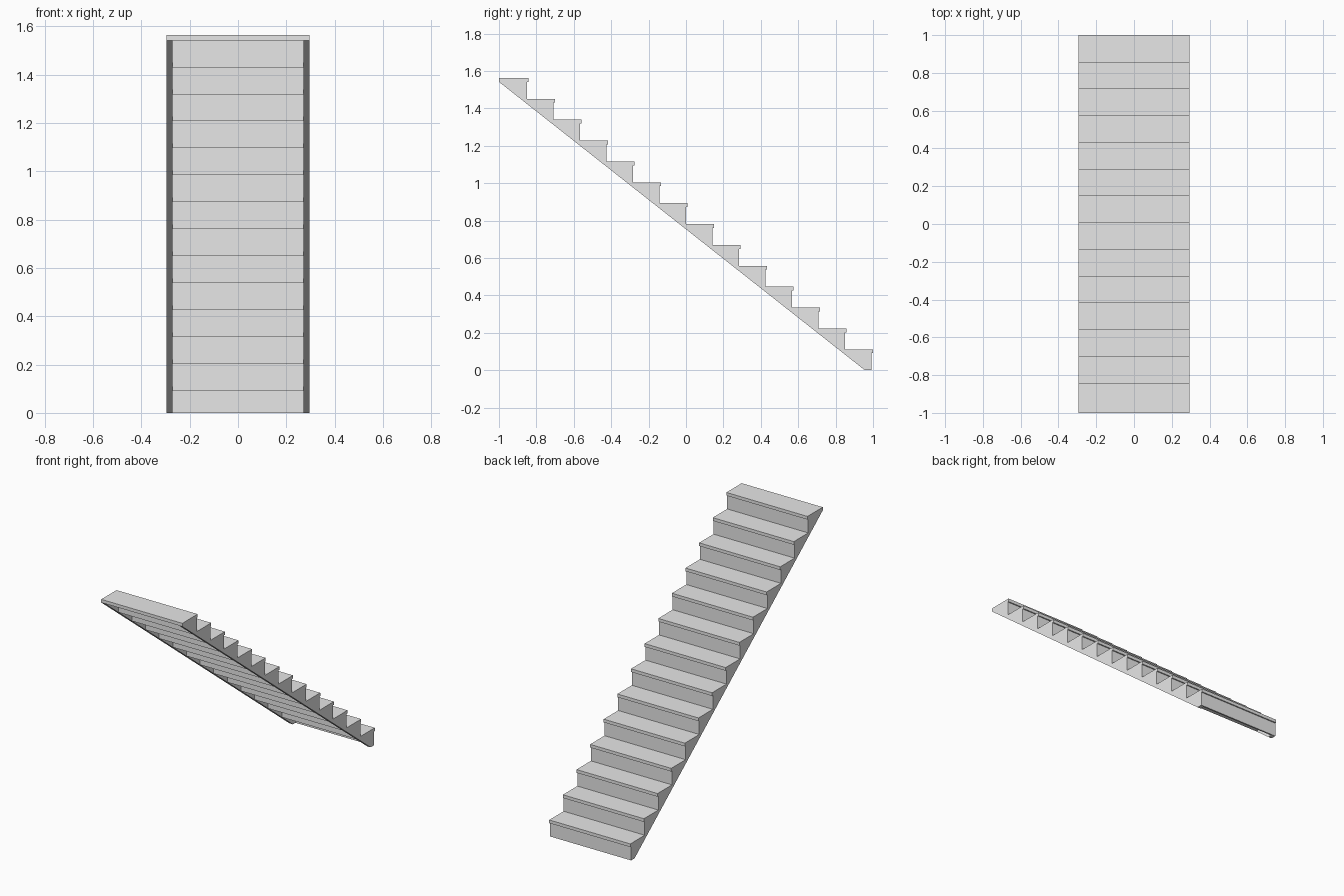
import bpy, bmesh

if "Cube" in bpy.data.objects:
    bpy.data.objects.remove(bpy.data.objects["Cube"])

STEPS = 14
RISE = 1.5625 / STEPS     # height of one step
TREAD = 0.159             # full tread depth, nosing to back
RUN = (2 - TREAD) / (STEPS - 1)
THICK = 0.021             # tread thickness
NOSE = 0.008              # nosing overhang
HALF, INNER = 0.295, 0.27  # outer and inner faces of the stringers

bm = bmesh.new()


def polygon(points):
    bm.faces.new([bm.verts.new(p) for p in points])


def strip(a, b, x0, x1):
    """Quad between two (y, z) profile points, spanning x0 to x1."""
    polygon([(x0, *a), (x0, *b), (x1, *b), (x1, *a)])


def strips(path, x0, x1):
    for a, b in zip(path, path[1:]):
        strip(a, b, x0, x1)


# Stepped outer profile, from the floor up to the top back edge
outer = []
pockets = []
for k in range(STEPS):
    nose = 1 - RUN * k
    front = nose - NOSE
    back = nose - TREAD
    riser_back = back + RUN
    low, top = RISE * k, RISE * (k + 1)
    under = top - THICK
    outer += [(front, low), (front, under), (nose, under), (nose, top)]
    # Hollow under each tread: tread back, inner corner, riser bottom
    pockets.append([(back, under), (riser_back, under), (riser_back, low - THICK)])
crest = pockets[-1][0]
outer += [(crest[0], STEPS * RISE), crest]

# The lowest hollow is cut off level with the floor
heel = (1 - TREAD + RUN, 0)
foot = (heel[0] - THICK * RUN / RISE, 0)
pockets[0][2:] = [heel, foot]

# Treads and risers across the full width
strips(outer, -HALF, HALF)
strip(heel, outer[0], -HALF, HALF)
for pocket in pockets:
    strips(pocket[:3], -INNER, INNER)

# Stringers: outer cheek, sloping underside, foot and inner cheeks
cheek = outer + [foot, heel]
polygon([(HALF, *p) for p in cheek])
polygon([(-HALF, *p) for p in reversed(cheek)])
for x0, x1 in ((-HALF, -INNER), (INNER, HALF)):
    strips([crest, foot, heel], x0, x1)
for pocket in pockets:
    polygon([(INNER, *p) for p in pocket])
    polygon([(-INNER, *p) for p in reversed(pocket)])

bmesh.ops.remove_doubles(bm, verts=bm.verts, dist=1e-5)
mesh = bpy.data.meshes.new("staircase")
bm.to_mesh(mesh)
bm.free()

grey = bpy.data.materials.new("plain grey")
grey.diffuse_color = (0.8, 0.8, 0.8, 1)
grey.use_nodes = True
grey.node_tree.nodes["Principled BSDF"].inputs["Base Color"].default_value = grey.diffuse_color
mesh.materials.append(grey)
stairs = bpy.data.objects.new("staircase", mesh)
bpy.context.collection.objects.link(stairs)
